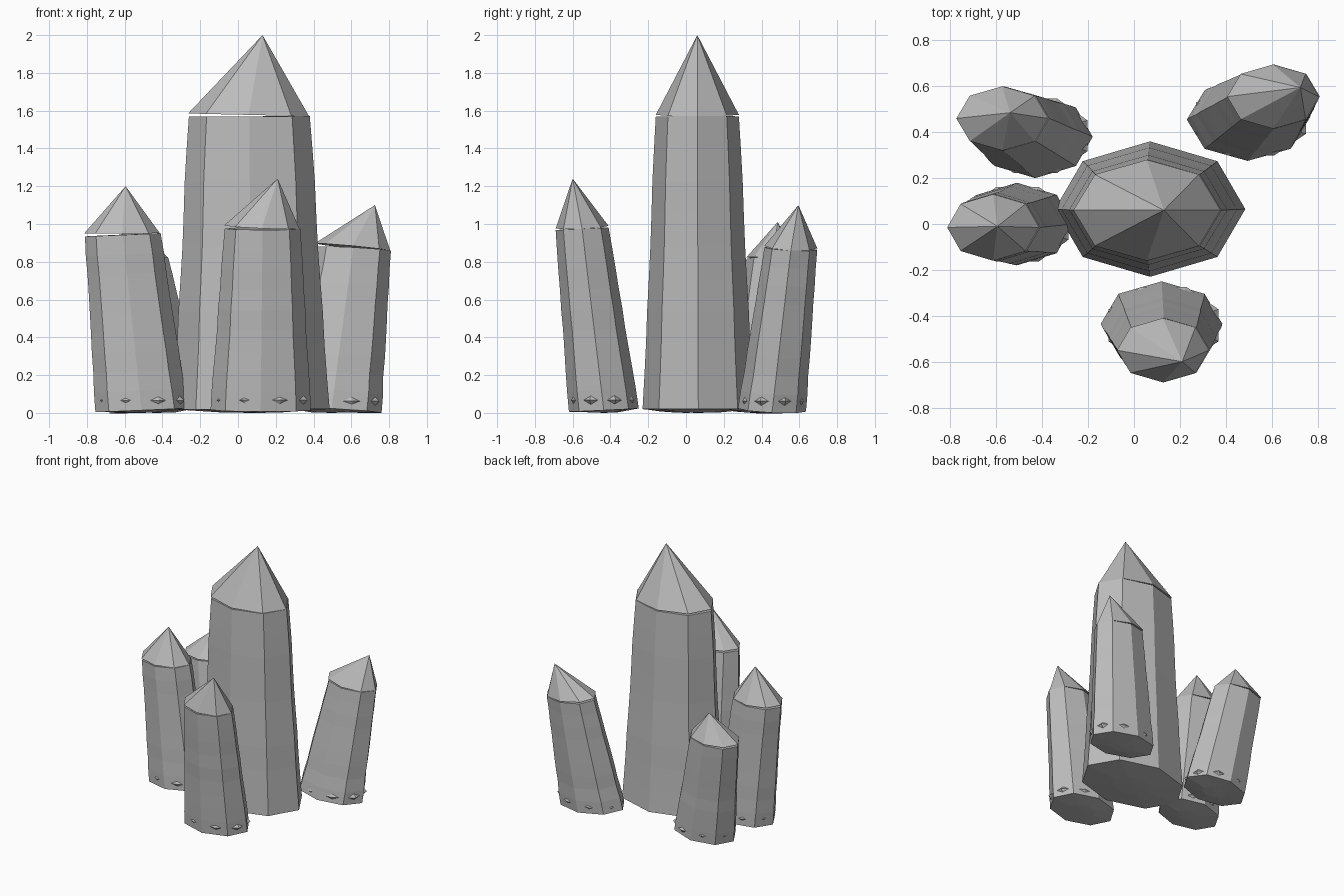
import bpy
import bmesh
import random
from math import cos, sin, pi
from mathutils import Vector

random.seed(4)
SIDES = 8
LAYERS = 9

cube = bpy.data.objects.get("Cube")
if cube:
    bpy.data.objects.remove(cube)

stone = bpy.data.materials.new("crystal_grey")
stone.use_nodes = True
GREY = (0.5, 0.5, 0.5, 1)
stone.diffuse_color = GREY
stone.node_tree.nodes["Principled BSDF"].inputs["Base Color"].default_value = GREY


def ring(bm, center, rx, ry, slope=(0, 0), turn=0.0):
    """Elliptical eight-sided ring, tipped by the given slope."""
    verts = []
    for i in range(SIDES):
        a = 2 * pi * i / SIDES + turn
        dx, dy = rx * cos(a), ry * sin(a)
        dz = -slope[0] * dx - slope[1] * dy
        verts.append(bm.verts.new(center + Vector((dx, dy, dz))))
    return verts


def bridge(bm, low, high):
    for i in range(SIDES):
        j = (i + 1) % SIDES
        bm.faces.new((low[i], low[j], high[j], high[i]))


def fan(bm, loop, point):
    tip = bm.verts.new(point)
    for i in range(SIDES):
        bm.faces.new((loop[i], loop[(i + 1) % SIDES], tip))


def finish(bm, name):
    bmesh.ops.recalc_face_normals(bm, faces=bm.faces)
    mesh = bpy.data.meshes.new(name)
    bm.to_mesh(mesh)
    bm.free()
    mesh.materials.append(stone)
    bpy.context.collection.objects.link(bpy.data.objects.new(name, mesh))


def crystal(name, base, base_r, top, top_r, apex, chips=True):
    base, top, apex = Vector(base), Vector(top), Vector(apex)
    axis = top - base
    slope = (0.4 * axis.x / axis.z, 0.4 * axis.y / axis.z)

    # Tapering shaft with slightly uneven layers and a shallow convex underside
    bm = bmesh.new()
    loops = []
    for k in range(LAYERS + 1):
        t = k / LAYERS
        wobble = 1 + (random.uniform(-0.012, 0.012) if 0 < k < LAYERS else 0)
        rx = (base_r[0] + (top_r[0] - base_r[0]) * t) * wobble
        ry = (base_r[1] + (top_r[1] - base_r[1]) * t) * wobble
        loops.append(ring(bm, base.lerp(top, t), rx, ry, slope))
    for low, high in zip(loops, loops[1:]):
        bridge(bm, low, high)
    bm.faces.new(loops[-1])
    under = Vector((base.x, base.y, 0.003))
    inner = ring(bm, under, base_r[0] * 0.4, base_r[1] * 0.4)
    bridge(bm, inner, loops[0])
    fan(bm, inner, Vector((base.x, base.y, 0)))
    finish(bm, name + "_shaft")

    # Separate pointed cap, lifted a little along its left-hand edge
    bm = bmesh.new()
    lift = 0.008
    cap_slope = (slope[0] + lift / top_r[0], slope[1])
    rim = ring(bm, top + Vector((-0.004, 0, lift)), top_r[0], top_r[1], cap_slope)
    bm.faces.new(rim)
    fan(bm, rim, apex)
    finish(bm, name + "_cap")

    # Small chips breaking through the shaft near the ground
    if chips:
        bm = bmesh.new()
        middle = base.lerp(top, 0.055) + Vector((0.008, 0, 0))
        rings = [ring(bm, middle + Vector((0, 0, dz)), base_r[0] * s,
                      base_r[1] * s, turn=pi / SIDES)
                 for dz, s in ((-0.03, 0.86), (0, 0.98), (0.03, 0.86))]
        bridge(bm, rings[0], rings[1])
        bridge(bm, rings[1], rings[2])
        bm.faces.new(rings[0])
        bm.faces.new(rings[2])
        finish(bm, name + "_chips")


crystal("main_crystal", (0.07, 0.065, 0.02), (0.415, 0.295),
        (0.06, 0.06, 1.57), (0.32, 0.22), (0.13, 0.06, 2.0), chips=False)
crystal("right_crystal", (-0.51, 0, 0.015), (0.245, 0.18),
        (-0.61, -0.015, 0.943), (0.2, 0.145), (-0.595, -0.01, 1.2))
crystal("back_right_crystal", (-0.43, 0.38, 0.015), (0.25, 0.18),
        (-0.57, 0.46, 0.81), (0.2, 0.14), (-0.54, 0.485, 1.01))
crystal("back_left_crystal", (0.495, 0.455, 0.015), (0.265, 0.18),
        (0.61, 0.555, 0.87), (0.2, 0.14), (0.725, 0.595, 1.1))
crystal("front_crystal", (0.12, -0.435, 0.015), (0.265, 0.185),
        (0.13, -0.55, 0.975), (0.2, 0.14), (0.21, -0.6, 1.24))
